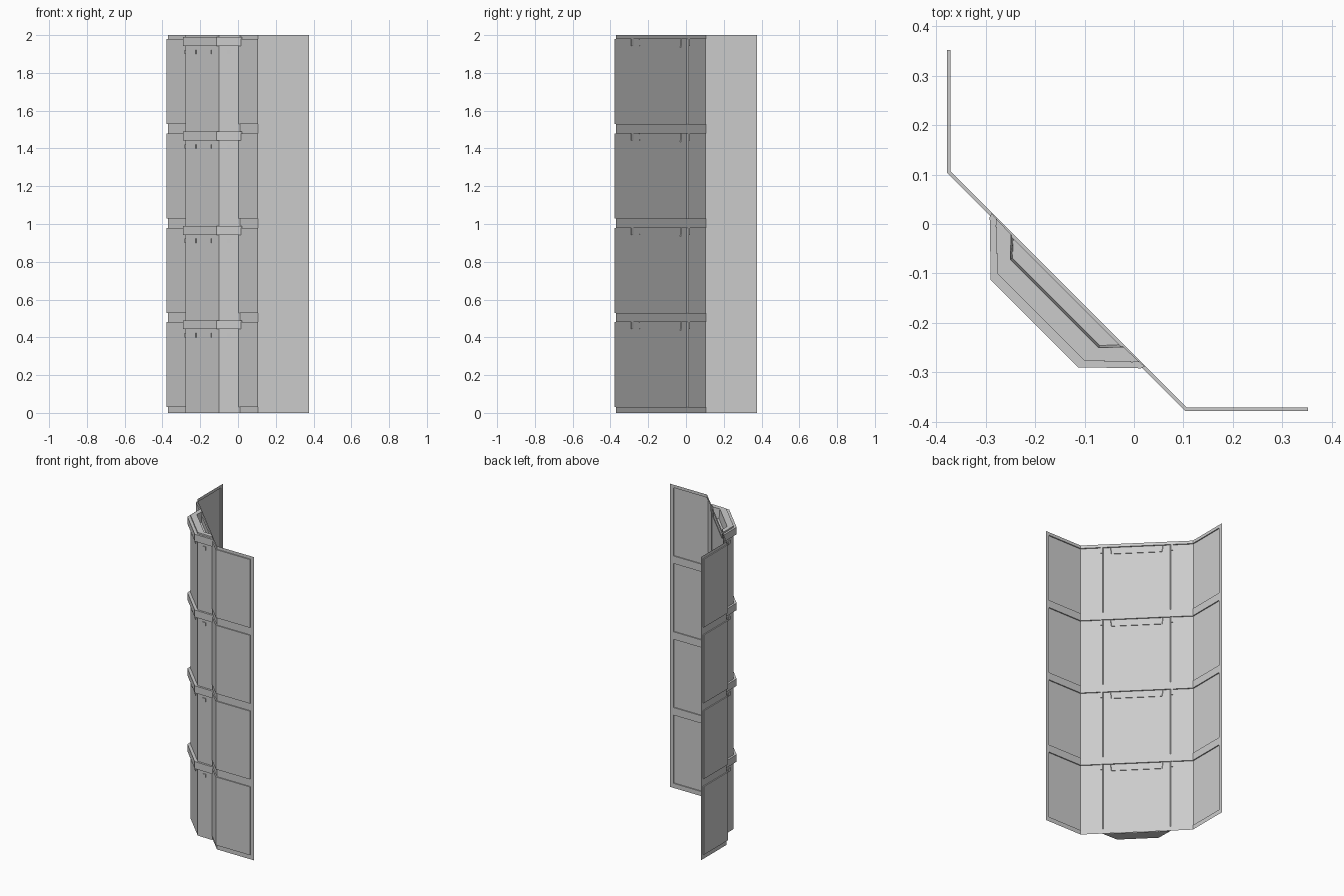
import bpy, bmesh
from math import radians
from mathutils import Matrix

cube = bpy.data.objects.get("Cube")
if cube:
    bpy.data.objects.remove(cube, do_unlink=True)

# Single grey finish
GREY = (0.6, 0.6, 0.6, 1.0)
grey = bpy.data.materials.new("plain_grey")
grey.use_nodes = True
grey.diffuse_color = GREY
grey.node_tree.nodes["Principled BSDF"].inputs["Base Color"].default_value = GREY

MODULES = 4
HEIGHT = 0.5


def mirrored(half):
    """Complete a plan path by reflecting it across the diagonal."""
    return half + [(y, x) for x, y in reversed(half)]


def strip(bm, path_a, z_a, path_b, z_b):
    """Quads joining two plan paths at two heights."""
    a = [bm.verts.new((x, y, z_a)) for x, y in path_a]
    b = [bm.verts.new((x, y, z_b)) for x, y in path_b]
    for i in range(len(a) - 1):
        bm.faces.new((a[i], b[i], b[i + 1], a[i + 1]))


def cap(bm, path, z):
    bm.faces.new([bm.verts.new((x, y, z)) for x, y in path])


def stack(name, bm):
    """Weld the part and repeat it once per module."""
    bmesh.ops.remove_doubles(bm, verts=bm.verts[:], dist=0.0002)
    bmesh.ops.recalc_face_normals(bm, faces=bm.faces[:])
    mesh = bpy.data.meshes.new(name)
    bm.to_mesh(mesh)
    bm.free()
    mesh.materials.append(grey)
    for k in range(MODULES):
        obj = bpy.data.objects.new(f"{name}_{k + 1}", mesh)
        obj.location.z = k * HEIGHT
        bpy.context.collection.objects.link(obj)


# Folded wall frame with one wide panel pressed outward
frame = mirrored([(0.376, -0.371), (0.352, -0.371), (0.106, -0.371)])
inner = frame[1:-1]
panel = mirrored([(0.352, -0.378), (0.103, -0.378)])
low, high = 0.03, 0.48
bm = bmesh.new()
strip(bm, frame, 0, frame, low)
strip(bm, frame, high, frame, HEIGHT)
for edge in (frame[:2], frame[-2:]):
    strip(bm, edge, low, edge, high)
strip(bm, panel, low, panel, high)
for z in (low, high):
    strip(bm, inner, z, panel, z)
for i in (0, -1):
    side = [inner[i], panel[i]]
    strip(bm, side, low, side, high)
stack("wall_panel", bm)

# Hollow column with a pocket in its top
column = mirrored([(0.011, -0.279), (-0.1, -0.277)])
mouth = mirrored([(-0.021, -0.249), (-0.072, -0.25)])
floor = mirrored([(-0.026, -0.244), (-0.069, -0.246)])
bm = bmesh.new()
cap(bm, column, 0)
strip(bm, column, 0, column, HEIGHT)
strip(bm, column, HEIGHT, mouth, HEIGHT)
strip(bm, mouth, HEIGHT, floor, 0.435)
cap(bm, floor, 0.435)
stack("column", bm)

# Clamp band around the column
band = mirrored([(0.022, -0.288), (0.014, -0.292), (-0.113, -0.29)])
seat = mirrored([(0.011, -0.279), (0.007, -0.279), (-0.1, -0.277)])
bm = bmesh.new()
strip(bm, band, 0.443, band, 0.49)
for z in (0.443, 0.49):
    strip(bm, seat, z, band, z)
for i in (0, -1):
    side = [seat[i], band[i]]
    strip(bm, side, 0.443, side, 0.49)
stack("clamp_band", bm)

# Small square studs under the band
bm = bmesh.new()
for x, y, angle in ((-0.05, -0.278, 0), (-0.148, -0.229, -45),
                    (-0.229, -0.148, -45), (-0.278, -0.05, -90)):
    place = (Matrix.Translation((x, y, 0.411))
             @ Matrix.Rotation(radians(angle), 4, 'Z')
             @ Matrix.Diagonal((0.024, 0.01, 0.022, 1)))
    bmesh.ops.create_cube(bm, size=1, matrix=place)
stack("studs", bm)
